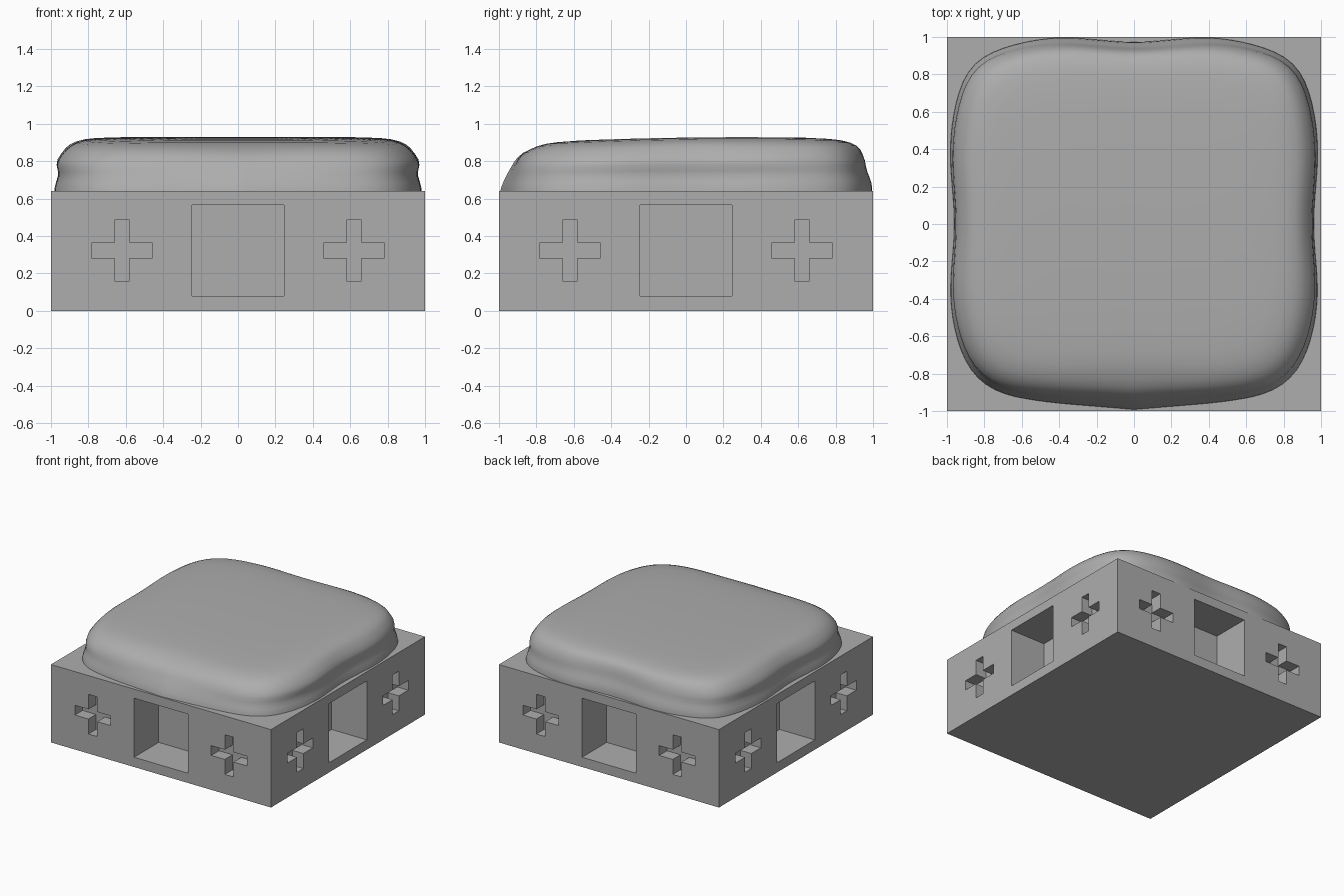
import bpy, bmesh, math
from mathutils import Matrix, Vector

if "Cube" in bpy.data.objects:
    bpy.data.objects.remove(bpy.data.objects["Cube"])

grey = bpy.data.materials.new("light grey")
grey.diffuse_color = (0.42, 0.42, 0.42, 1)
grey.use_nodes = True
grey.node_tree.nodes["Principled BSDF"].inputs["Base Color"].default_value = grey.diffuse_color


def make(name, bm):
    bmesh.ops.recalc_face_normals(bm, faces=bm.faces)
    me = bpy.data.meshes.new(name)
    bm.to_mesh(me)
    bm.free()
    ob = bpy.data.objects.new(name, me)
    bpy.context.collection.objects.link(ob)
    me.materials.append(grey)
    return ob


# recess cutter: prism from a front-face outline, turned onto one side
def prism(bm, outline, depth, turn):
    rows = []
    for y in (-1.1, -1 + depth):
        rows.append([bm.verts.new(turn @ Vector((x, y, z))) for x, z in outline])
    a, b = rows
    n = len(a)
    bm.faces.new(a)
    bm.faces.new(b[::-1])
    for i in range(n):
        j = (i + 1) % n
        bm.faces.new((a[j], a[i], b[i], b[j]))


def cross(cx, cz, arm, half):
    pts = []
    for k in range(4):
        c, s = round(math.cos(k * math.pi / 2)), round(math.sin(k * math.pi / 2))
        for u, v in ((arm, -half), (arm, half), (half, half)):
            pts.append((cx + u * c - v * s, cz + u * s + v * c))
    return pts


# block with a square window and two crosses on every side
bm = bmesh.new()
bmesh.ops.create_cube(bm, size=1, matrix=Matrix.Translation((0, 0, 0.32)) @ Matrix.Diagonal((2, 2, 0.64, 1)))
block = make("base_block", bm)

bm = bmesh.new()
window = [(-0.245, 0.08), (0.245, 0.08), (0.245, 0.565), (-0.245, 0.565)]
for k in range(4):
    turn = Matrix.Rotation(k * math.pi / 2, 3, 'Z')
    prism(bm, window, 0.32, turn)
    for side in (-1, 1):
        prism(bm, cross(side * 0.62, 0.323, 0.163, 0.04), 0.1, turn)
cutter = make("recess_cutter", bm)
cutter.hide_render = True

mod = block.modifiers.new("recesses", 'BOOLEAN')
mod.operation = 'DIFFERENCE'
mod.solver = 'EXACT'
mod.object = cutter
bpy.context.view_layer.objects.active = block
bpy.ops.object.modifier_apply(modifier=mod.name)
bpy.data.objects.remove(cutter)

# soft mound: rows of height, then inset at the sides, front and back
PROFILE = [(0.62, 0, 0, 0), (0.66, 0.004, 0.005, 0), (0.69, 0.012, 0.013, 0.004),
           (0.72, 0.02, 0.022, 0.014), (0.75, 0.018, 0.033, 0.026), (0.78, 0.01, 0.045, 0.035),
           (0.81, 0.015, 0.057, 0.04), (0.84, 0.035, 0.072, 0.048), (0.87, 0.058, 0.098, 0.06),
           (0.89, 0.082, 0.13, 0.078), (0.905, 0.11, 0.165, 0.105), (0.917, 0.155, 0.21, 0.15),
           (0.924, 0.22, 0.28, 0.22), (0.928, 0.35, 0.4, 0.35), (0.928, 0.6, 0.6, 0.6),
           (0.928, 0.8, 0.8, 0.8)]
N = 128


def mound_point(t, row):
    z, side, front, back = row
    c, s = math.cos(t), math.sin(t)
    n = 5.3 if s > 0 else 4.7
    r = (abs(c) ** n + abs(s) ** n) ** (-1 / n)
    x, y = r * c, r * s
    inset = side * c * c + (front if s < 0 else back) * s * s
    low = max(0, 1 - inset / 0.15)          # edge waves fade out on top
    wx = 0.975 - 0.012 * low * math.cos(2 * math.pi * y / 0.85) * c * c
    if s < 0:                               # pointed front edge
        wy = 0.955 + 0.04 * low * (1 - min(abs(x) / 0.6, 1)) ** 1.3
    else:                                   # shallow dip in the back edge
        wy = 0.985 - 0.012 * low * math.cos(math.pi * x / 0.4)
    x, y = x * (wx - inset), y * (wy - inset)
    top = 0.928 - 0.028 * ((y - 0.3) / 1.1) ** 2
    return x, y, 0.64 + (z - 0.64) * (top - 0.64) / 0.288


bm = bmesh.new()
rings = [[bm.verts.new(mound_point(2 * math.pi * i / N, row)) for i in range(N)] for row in PROFILE]
for a, b in zip(rings, rings[1:]):
    for i in range(N):
        j = (i + 1) % N
        bm.faces.new((a[i], a[j], b[j], b[i]))
bm.faces.new(rings[0][::-1])
peak = bm.verts.new((0, 0, 0.926))
for i in range(N):
    bm.faces.new((rings[-1][i], rings[-1][(i + 1) % N], peak))
mound = make("soft_mound", bm)
for ob in bpy.context.selected_objects:
    ob.select_set(False)
mound.select_set(True)
bpy.context.view_layer.objects.active = mound
bpy.ops.object.shade_smooth_by_angle(angle=math.radians(50))
